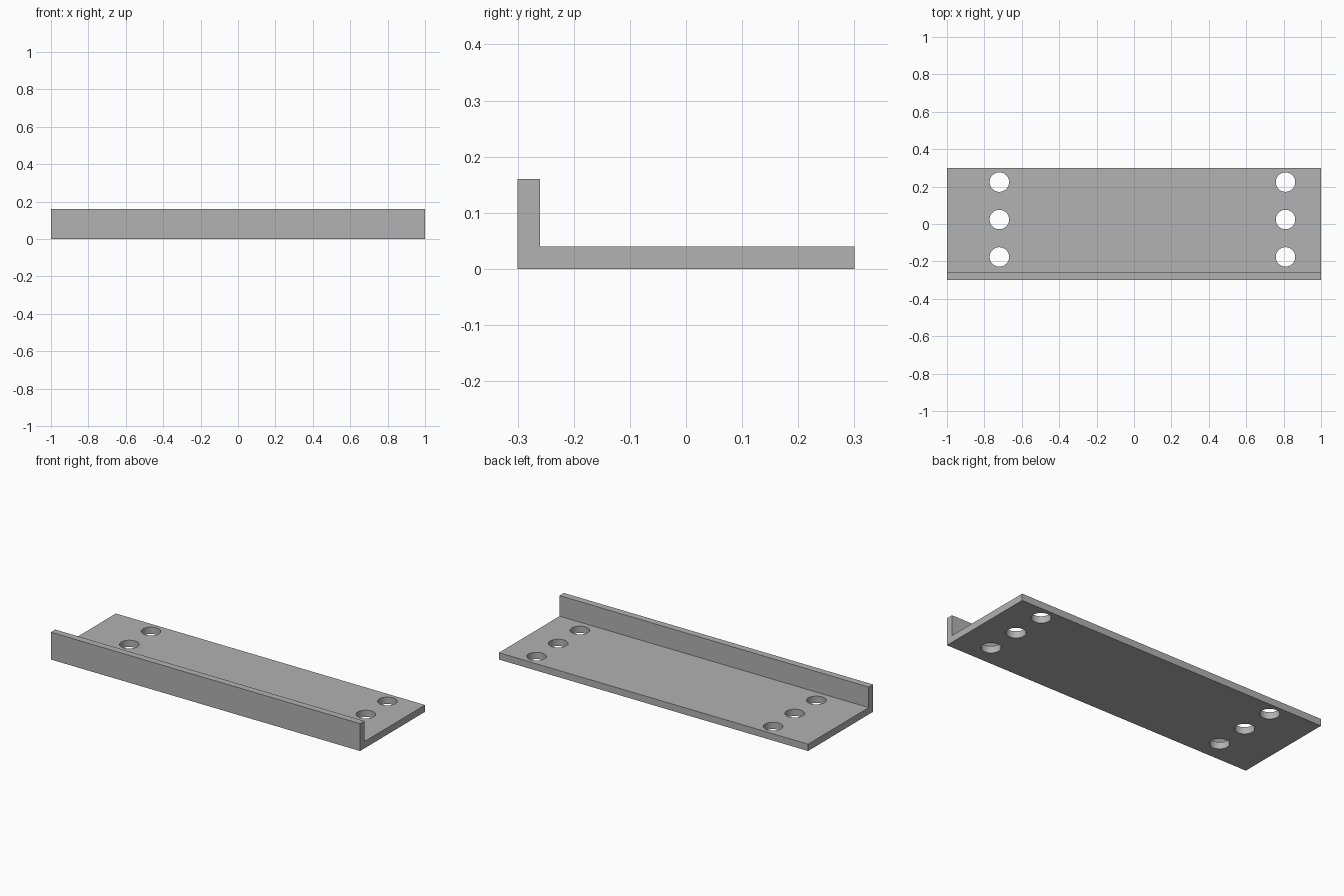
import bpy
import bmesh
import math
from mathutils import Matrix

cube = bpy.data.objects.get("Cube")
if cube:
    bpy.data.objects.remove(cube, do_unlink=True)

LENGTH, DEPTH, HEIGHT, THICK = 2.0, 0.6, 0.16, 0.04
HOLE_RADIUS = 0.052

grey = bpy.data.materials.new("plain_grey")
grey.use_nodes = True
colour = (0.445, 0.445, 0.445, 1)
grey.diffuse_color = colour
grey.node_tree.nodes["Principled BSDF"].inputs["Base Color"].default_value = colour


def make_object(name, bm):
    bmesh.ops.recalc_face_normals(bm, faces=bm.faces)
    mesh = bpy.data.meshes.new(name)
    bm.to_mesh(mesh)
    bm.free()
    mesh.materials.append(grey)
    obj = bpy.data.objects.new(name, mesh)
    bpy.context.collection.objects.link(obj)
    return obj


# L-shaped section extruded along the length
front, back = -DEPTH / 2, DEPTH / 2
profile = [(front, 0), (back, 0), (back, THICK),
           (front + THICK, THICK), (front + THICK, HEIGHT), (front, HEIGHT)]
bm = bmesh.new()
end = bm.faces.new([bm.verts.new((-LENGTH / 2, y, z)) for y, z in profile])
extruded = bmesh.ops.extrude_face_region(bm, geom=[end])
moved = [v for v in extruded["geom"] if isinstance(v, bmesh.types.BMVert)]
bmesh.ops.translate(bm, verts=moved, vec=(LENGTH, 0, 0))
bracket = make_object("angle_bracket", bm)

# Two rows of three through holes
bm = bmesh.new()
for x in (-0.72, 0.81):
    for y in (-0.176, 0.024, 0.224):
        bmesh.ops.create_cone(bm, cap_ends=True, segments=48,
                              radius1=HOLE_RADIUS, radius2=HOLE_RADIUS, depth=0.2,
                              matrix=Matrix.Translation((x, y, THICK / 2)))
cutter = make_object("hole_cutter", bm)
cutter.hide_render = True

cut = bracket.modifiers.new("holes", "BOOLEAN")
cut.operation = "DIFFERENCE"
cut.solver = "EXACT"
cut.object = cutter

# Bake the holes, then smooth their walls
bpy.ops.object.select_all(action="DESELECT")
bracket.select_set(True)
bpy.context.view_layer.objects.active = bracket
bpy.ops.object.modifier_apply(modifier=cut.name)
bpy.data.objects.remove(cutter, do_unlink=True)
bpy.ops.object.shade_smooth_by_angle(angle=math.radians(30))
